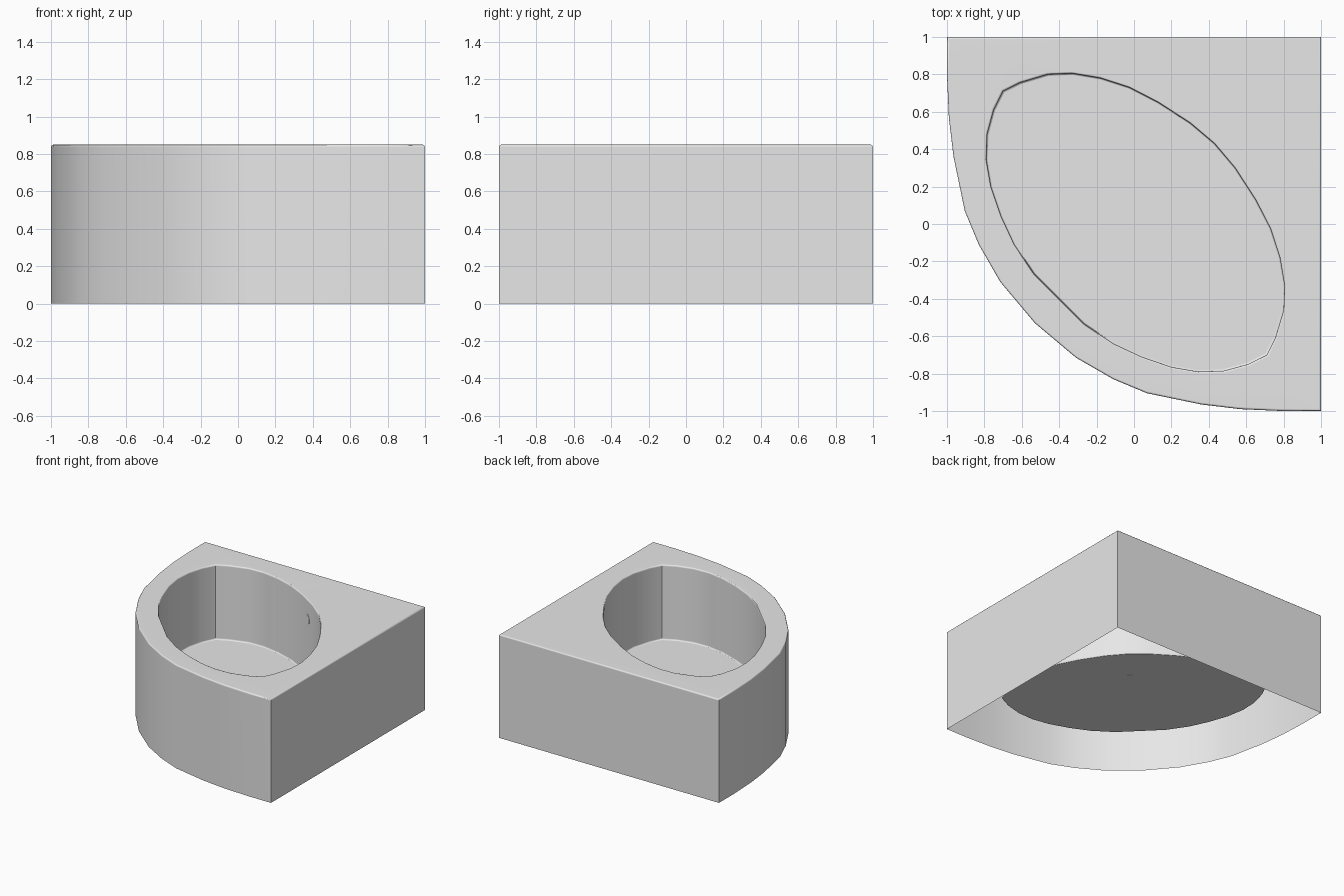
import bpy, bmesh, math
from mathutils import Vector, Matrix

cube = bpy.data.objects.get("Cube")
if cube:
    bpy.data.objects.remove(cube, do_unlink=True)

HEIGHT, FLOOR, ROUND = 0.85, 0.235, 0.012

grey = bpy.data.materials.new("plain grey")
grey.use_nodes = True
grey.diffuse_color = (0.8, 0.8, 0.8, 1)
grey.node_tree.nodes["Principled BSDF"].inputs["Base Color"].default_value = (0.8, 0.8, 0.8, 1)


def mirrored(half, ends):
    """Complete a profile across the diagonal; the end points lie on it."""
    return half + [(y, x) for x, y in reversed(half[:-1])][:None if ends else -1]


# Plan of the corner unit: bowed front and two straight wall sides
outer = mirrored([(-1, 1), (-1, .8), (-.99, .57), (-.965, .36), (-.905, .07),
                  (-.83, -.11), (-.715, -.31), (-.53, -.53)], True) + [(1, 1)]
# Plan of the basin: pointed oval lying across the corner
basin = mirrored([(.43, .43), (.3, .54), (.13, .65), (-.025, .73), (-.18, .78),
                  (-.33, .805), (-.46, .8), (-.61, .755), (-.7, .71), (-.75, .61),
                  (-.785, .48), (-.79, .345), (-.765, .2), (-.71, .04),
                  (-.64, -.11), (-.535, -.265), (-.4, -.4)], False)


def finish(bm, name):
    mesh = bpy.data.meshes.new(name)
    bm.to_mesh(mesh)
    bm.free()
    mesh.materials.append(grey)
    obj = bpy.data.objects.new(name, mesh)
    bpy.context.collection.objects.link(obj)
    bpy.ops.object.select_all(action='DESELECT')
    obj.select_set(True)
    bpy.context.view_layer.objects.active = obj
    bpy.ops.object.shade_smooth_by_angle(angle=math.radians(35))
    return obj


def loft(bm, plan, levels):
    """Skin scaled copies of a plan, given as (scale, height); return the end rings."""
    rings = [[bm.verts.new((x * s, y * s, z)) for x, y in plan] for s, z in levels]
    n = len(plan)
    for a, b in zip(rings, rings[1:]):
        for i in range(n):
            j = (i + 1) % n
            bm.faces.new((a[i], a[j], b[j], b[i]))
    return rings[0], rings[-1]


def ring_edges(bm, ring):
    return [bm.edges.get((a, b)) for a, b in zip(ring, ring[1:] + ring[:1])]


# Rounded edge steps
arc = [(ROUND * math.sin(a), ROUND * (1 - math.cos(a)))
       for a in (math.radians(30 * k) for k in range(4))]

# Shell: outer walls, deck and sunken basin as one open skin
bm = bmesh.new()
walls = [(1, 0)] + [(1 - d, HEIGHT - ROUND + h) for h, d in arc]
bowl = [(1 + d, HEIGHT - ROUND + h) for h, d in reversed(arc)]
bowl += [(1 - d, FLOOR + ROUND - h) for h, d in arc]
_, deck_outer = loft(bm, outer, walls)
rim, floor_ring = loft(bm, basin, bowl)
bm.faces.new(floor_ring)
bmesh.ops.triangle_fill(bm, use_beauty=True, normal=(0, 0, 1),
                        edges=ring_edges(bm, deck_outer) + ring_edges(bm, rim))
bmesh.ops.recalc_face_normals(bm, faces=bm.faces)
bm.normal_update()
if max(bm.faces, key=lambda f: f.calc_center_median().z).normal.z < 0:
    bmesh.ops.reverse_faces(bm, faces=bm.faces)
shell = finish(bm, "tub_shell")
weighted = shell.modifiers.new("even shading", 'WEIGHTED_NORMAL')
weighted.keep_sharp = True


def small_disc(name, radius, location, normal):
    """Thin round plate resting on a surface."""
    bm = bmesh.new()
    turn = Vector(normal).to_track_quat('Z', 'Y').to_matrix().to_4x4()
    bmesh.ops.create_cone(bm, cap_ends=True, segments=16, radius1=radius,
                          radius2=radius, depth=0.006,
                          matrix=Matrix.Translation(location) @ turn)
    finish(bm, name)


# Drain in the floor and overflow on the inner wall
small_disc("drain", 0.028, (.19, .185, FLOOR + .002), (0, 0, 1))
small_disc("overflow", 0.04, (.215, .595, .69), (-.54, -.84, 0))
